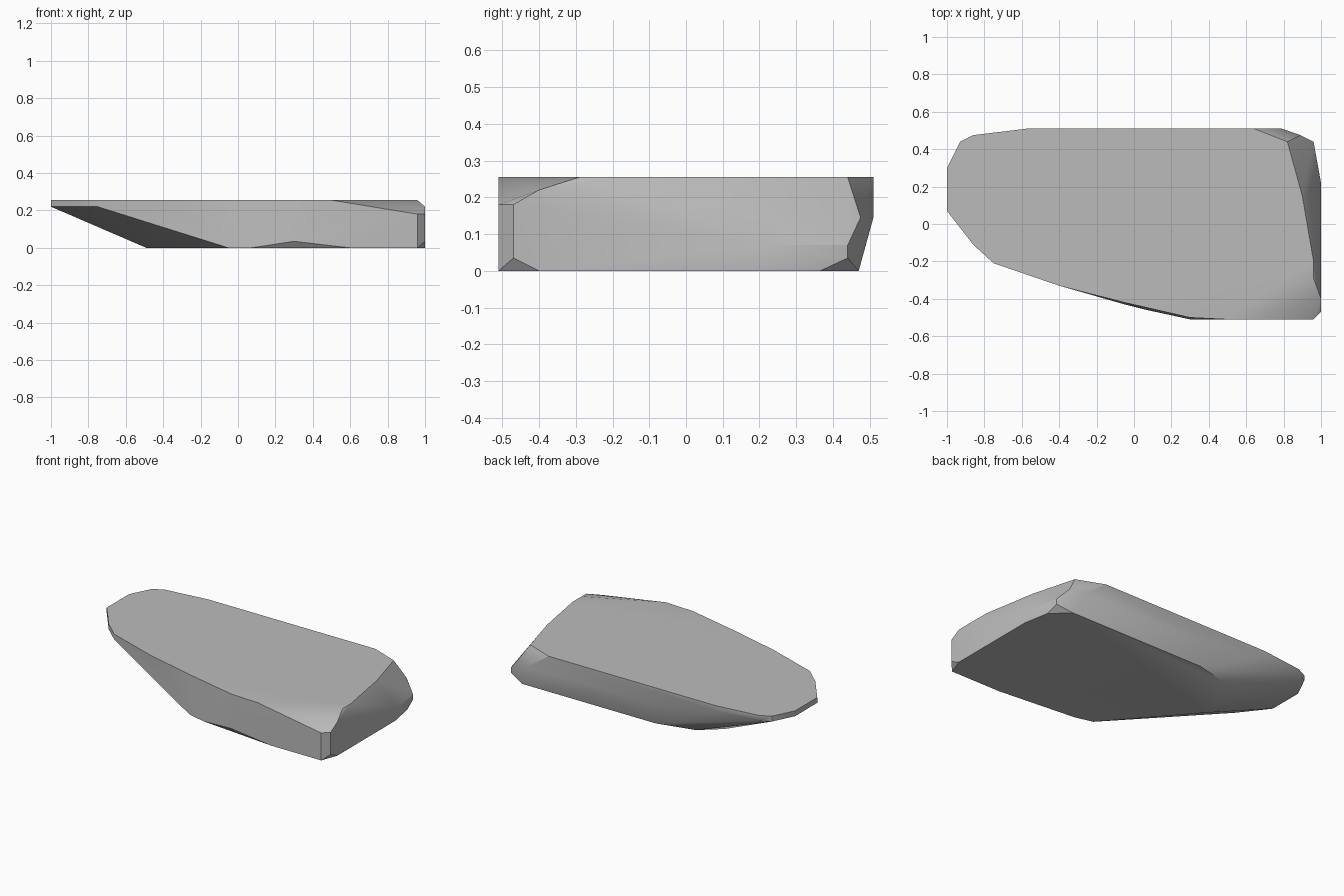
import bpy
import bmesh
import math

# Remove the default cube only
default_cube = bpy.data.objects.get("Cube")
if default_cube is not None:
    bpy.data.objects.remove(default_cube, do_unlink=True)


def make_material(name, value):
    """Plain grey material with matching viewport and render colour."""
    material = bpy.data.materials.new(name)
    material.use_nodes = True
    colour = (value, value, value, 1)
    material.diffuse_color = colour
    shader = material.node_tree.nodes["Principled BSDF"]
    shader.inputs["Base Color"].default_value = colour
    shader.inputs["Roughness"].default_value = 0.9
    return material


def make_faceted_stone(name, outlines, material):
    """Wrap stacked horizontal outlines in a convex skin."""
    mesh = bpy.data.meshes.new(name)
    stone = bpy.data.objects.new(name, mesh)
    bpy.context.collection.objects.link(stone)

    bm = bmesh.new()
    for height, outline in outlines:
        for x, y in outline:
            bm.verts.new((x, y, height))
    hull = bmesh.ops.convex_hull(bm, input=bm.verts[:])
    unused = {item for item in hull["geom_interior"] + hull["geom_unused"]
              if isinstance(item, bmesh.types.BMVert)}
    bmesh.ops.delete(bm, geom=list(unused), context="VERTS")

    # Merge the flat areas into single broad facets
    bmesh.ops.dissolve_limit(bm, angle_limit=math.radians(1),
                             verts=bm.verts[:], edges=bm.edges[:])
    bmesh.ops.recalc_face_normals(bm, faces=bm.faces[:])
    bm.to_mesh(mesh)
    bm.free()
    mesh.materials.append(material)
    return stone


# Flat upper surface
top_outline = [
    (-1, 0.3), (-1, 0.07), (-0.86, -0.11), (-0.75, -0.21),
    (-0.4, -0.33), (-0.05, -0.42), (0.3, -0.5), (0.5, -0.51),
    (0.96, -0.29), (0.96, -0.2), (0.9, 0.15), (0.82, 0.44),
    (0.64, 0.51), (-0.57, 0.51), (-0.86, 0.475), (-0.93, 0.44),
]

# Thin rim around the overhanging end
rim_outline = [
    (-1, 0.3), (-1, 0.07), (-0.86, -0.11), (-0.75, -0.21),
    (1, -0.4), (-0.57, 0.51), (-0.86, 0.475), (-0.93, 0.44),
]

# Chipped corners and the widest line of the back wall
corner_outline = [(1, -0.47), (0.96, -0.51)]
back_outline = [(-0.1, 0.51), (0.79, 0.51), (0.89, 0.475)]
lower_outline = [(0.96, 0.44), (1, 0.22), (1, -0.47)]
foot_outline = [(0.96, 0.44), (1, -0.47), (0.3, -0.51)]

# Flat underside
base_outline = [
    (-0.49, 0.3), (-0.49, 0.08), (-0.05, -0.43), (0.07, -0.46),
    (0.6, -0.51), (0.96, -0.51), (1, -0.4), (1, 0.2),
    (0.97, 0.365), (0.86, 0.47), (-0.11, 0.47), (-0.36, 0.41),
]

stone_grey = make_material("stone grey", 0.5)
rock_slab = make_faceted_stone("rock_slab", [
    (0.255, top_outline),
    (0.22, rim_outline),
    (0.18, corner_outline),
    (0.145, back_outline),
    (0.07, lower_outline),
    (0.035, foot_outline),
    (0, base_outline),
], stone_grey)

# Soft shading on shallow bends, crisp edges elsewhere
bpy.ops.object.select_all(action="DESELECT")
rock_slab.select_set(True)
bpy.context.view_layer.objects.active = rock_slab
bpy.ops.object.shade_smooth_by_angle(angle=math.radians(30))
